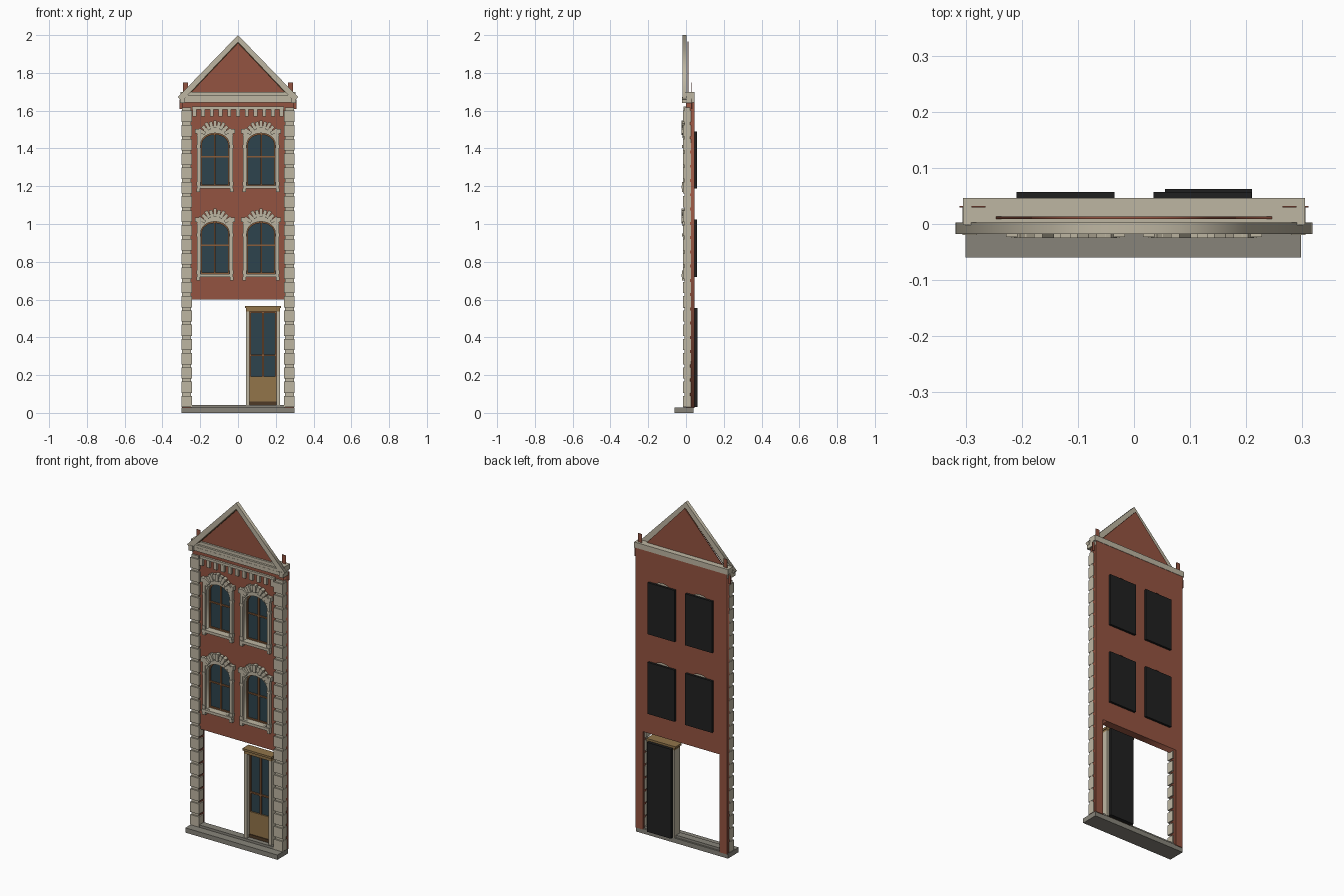
import bpy, bmesh, math
from mathutils import Matrix, Vector

if "Cube" in bpy.data.objects:
    bpy.data.objects.remove(bpy.data.objects["Cube"])


def material(name, rgb):
    m = bpy.data.materials.new(name)
    m.diffuse_color = [(c / 255 / 12.92 if c < 11 else ((c / 255 + 0.055) / 1.055) ** 2.4) for c in rgb] + [1]
    m.use_nodes = True
    m.node_tree.nodes["Principled BSDF"].inputs["Base Color"].default_value = m.diffuse_color
    return m


BRICK = material("brick red", (148, 84, 65))
STONE = material("pale stone", (190, 182, 162))
PAVING = material("grey paving", (135, 132, 122))
GLASS = material("dark glass", (45, 67, 77))
WOOD = material("brown wood", (136, 92, 58))
TAN = material("tan panel", (146, 117, 74))
DARK = material("dark brown", (78, 58, 38))
BLACK = material("black backing", (32, 32, 32))


def add_object(name, mesh, mat):
    ob = bpy.data.objects.new(name, mesh)
    mesh.materials.clear()
    mesh.materials.append(mat)
    bpy.context.collection.objects.link(ob)
    return ob


def boxes(name, mat, items):
    """One object from boxes given as x0, x1, y0, y1, z0, z1 and an optional tilt in the front plane."""
    bm = bmesh.new()
    for x0, x1, y0, y1, z0, z1, *tilt in items:
        mat4 = Matrix.Translation(((x0 + x1) / 2, (y0 + y1) / 2, (z0 + z1) / 2))
        if tilt:
            mat4 = mat4 @ Matrix.Rotation(tilt[0], 4, 'Y')
        mat4 = mat4 @ Matrix.Diagonal((x1 - x0, y1 - y0, z1 - z0, 1))
        bmesh.ops.create_cube(bm, size=1, matrix=mat4)
    mesh = bpy.data.meshes.new(name)
    bm.to_mesh(mesh)
    bm.free()
    return add_object(name, mesh, mat)


def prism(name, mat, y0, y1, *loops):
    """Front-plane outline with holes, extruded from y0 to y1."""
    cu = bpy.data.curves.new(name, 'CURVE')
    cu.dimensions, cu.fill_mode, cu.extrude = '2D', 'BOTH', (y1 - y0) / 2
    for pts in loops:
        sp = cu.splines.new('POLY')
        sp.points.add(len(pts) - 1)
        for p, (x, z) in zip(sp.points, pts):
            p.co = (x, z, 0, 1)
        sp.use_cyclic_u = True
    tmp = bpy.data.objects.new(name + "_curve", cu)
    bpy.context.collection.objects.link(tmp)
    dg = bpy.context.evaluated_depsgraph_get()
    mesh = bpy.data.meshes.new_from_object(tmp.evaluated_get(dg))
    bpy.data.objects.remove(tmp)
    mesh.transform(Matrix.Translation((0, (y0 + y1) / 2, 0)) @ Matrix.Rotation(math.pi / 2, 4, 'X'))
    return add_object(name, mesh, mat)


def arch(cx, hw, z0, spring, apex, n=12):
    pts = [(cx - hw, z0), (cx + hw, z0)]
    for i in range(n + 1):
        a = math.pi * i / n
        pts.append((cx + hw * math.cos(a), spring + (apex - spring) * math.sin(a)))
    return pts


def both(items):
    """Add the mirror image of each box across x = 0."""
    return items + [(-b[1], -b[0]) + tuple(b[2:6]) + tuple(-t for t in b[6:]) for b in items]


WINDOWS = [(x, z) for x in (-0.122, 0.122) for z in (0.735, 1.203)]

# Brick facade with legs either side of the shop opening
outline = [(-0.297, 0.025), (-0.25, 0.025), (-0.25, 0.6), (0.25, 0.6), (0.25, 0.025),
           (0.297, 0.025), (0.297, 1.68), (-0.297, 1.68)]
prism("brick_wall", BRICK, 0.0, 0.044, outline,
      *[arch(x, 0.083, z - 0.005, z + 0.22, z + 0.3) for x, z in WINDOWS])

# Paving and raised threshold
boxes("pavement", PAVING, [(-0.3, 0.298, -0.06, 0.04, 0, 0.028)])
boxes("threshold", PAVING, [(-0.25, 0.25, -0.012, 0.03, 0.028, 0.042)])

# Corner quoins with recessed courses between
quoins = []
for i in range(21):
    z = 0.03 + i * 0.0755
    quoins.append((0.243, 0.299, -0.016, 0.026, z, z + 0.06))
    quoins.append((0.25, 0.2975, -0.008, 0.02, z + 0.06, z + 0.0755))
boxes("corner_quoins", STONE, both(quoins))

# Windows
for i, (x, z) in enumerate(WINDOWS):
    inner = arch(x, 0.075, z, z + 0.22, z + 0.278)
    prism(f"window_surround_{i}", STONE, -0.012, 0.03,
          arch(x, 0.09, z - 0.008, z + 0.225, z + 0.318), inner)
    prism(f"window_frame_{i}", WOOD, 0.014, 0.03, inner, arch(x, 0.069, z + 0.007, z + 0.22, z + 0.27))
    prism(f"window_glass_{i}", GLASS, 0.022, 0.03, inner)
    boxes(f"window_bars_{i}", WOOD, [(x - 0.004, x + 0.004, 0.014, 0.024, z, z + 0.274),
                                     (x - 0.073, x + 0.073, 0.015, 0.024, z + 0.148, z + 0.156)])
    # Sill, feet, side columns and capitals
    trim = [(x - 0.096, x + 0.096, -0.025, 0.03, z - 0.016, z)]
    for s in (-1, 1):
        c = x + s * 0.088
        trim += [(c - 0.009, c + 0.009, -0.02, 0.002, z - 0.034, z - 0.016),
                 (c - 0.011, c + 0.011, -0.02, 0.002, z, z + 0.02),
                 (c - 0.008, c + 0.008, -0.017, 0.002, z + 0.02, z + 0.275),
                 (c - 0.011, c + 0.011, -0.02, 0.002, z + 0.2, z + 0.215),
                 (c - 0.018, c + 0.018, -0.023, 0.002, z + 0.275, z + 0.3)]
    boxes(f"window_trim_{i}", STONE, trim)
    # Arch stones, alternately long and short
    stones = []
    for k in range(11):
        a = math.pi * (0.14 + 0.72 * k / 10)
        px, pz = x + 0.088 * math.cos(a), z + 0.225 + 0.1 * math.sin(a)
        h, d = (0.021, -0.025) if k % 2 else (0.016, -0.018)
        tilt = math.atan2(math.cos(a) / 0.088, math.sin(a) / 0.1)
        stones.append((px - 0.009, px + 0.009, d, 0.002, pz - h, pz + h, tilt))
    boxes(f"arch_stones_{i}", STONE, stones)

# Black backing panels behind the openings
backs = [(x - 0.087, x + 0.087, 0.044, 0.057, z - 0.015, z + 0.288) for x, z in WINDOWS]
boxes("backing_panels", BLACK, backs + [(0.055, 0.21, 0.042, 0.062, 0.03, 0.555)])

# Door
boxes("door_jambs", STONE, [(0.043, 0.062, -0.005, 0.044, 0.03, 0.545),
                            (0.203, 0.222, -0.005, 0.044, 0.03, 0.545)])
boxes("door_lintel", TAN, [(0.043, 0.222, -0.008, 0.044, 0.537, 0.555),
                           (0.038, 0.227, -0.014, 0.044, 0.555, 0.567)])
boxes("door_glass", GLASS, [(0.062, 0.203, 0.026, 0.042, 0.19, 0.54)])
boxes("door_panel", TAN, [(0.062, 0.203, 0.018, 0.042, 0.06, 0.192)])
boxes("door_kick_plate", DARK, [(0.062, 0.203, 0.014, 0.042, 0.03, 0.06)])
boxes("door_bars", WOOD, [(0.062, 0.069, 0.016, 0.028, 0.19, 0.537),
                          (0.196, 0.203, 0.016, 0.028, 0.19, 0.537),
                          (0.128, 0.137, 0.016, 0.028, 0.19, 0.537),
                          (0.062, 0.203, 0.016, 0.028, 0.301, 0.309),
                          (0.062, 0.203, 0.016, 0.028, 0.528, 0.538)])

# Bracket row and cornice
boxes("brackets", STONE, [(-0.241 + i * 0.0462, -0.221 + i * 0.0462, -0.014, 0.002, 1.568, 1.61)
                          for i in range(11)])
boxes("cornice", STONE, [(-0.243, 0.243, -0.012, 0.002, 1.607, 1.622),
                         (-0.298, 0.298, -0.01, 0.044, 1.643, 1.664),
                         (-0.305, 0.305, -0.014, 0.046, 1.668, 1.682),
                         (-0.3, 0.3, -0.009, 0.044, 1.664, 1.668),
                         (-0.305, 0.305, -0.002, 0.046, 1.682, 1.7)]
      + both([(0.28, 0.306, -0.02, 0.03, 1.64, 1.672)]))
boxes("brick_finials", BRICK, both([(0.265, 0.29, 0.029, 0.032, 1.68, 1.75),
                                    (0.29, 0.311, 0.029, 0.032, 1.61, 1.66)]))

# Gable with stone rakes
prism("gable", BRICK, 0.009, 0.013, [(-0.255, 1.69), (0.255, 1.69), (0, 1.966)])
prism("gable_rakes", STONE, -0.018, 0.003,
      [(-0.318, 1.672), (-0.296, 1.65), (0, 1.963), (0.296, 1.65), (0.318, 1.672), (0, 2.0)])
prism("gable_inner_moulding", DARK, -0.008, 0.003,
      [(-0.255, 1.695), (-0.248, 1.695), (0, 1.956), (0.248, 1.695), (0.255, 1.695), (0, 1.965)])
